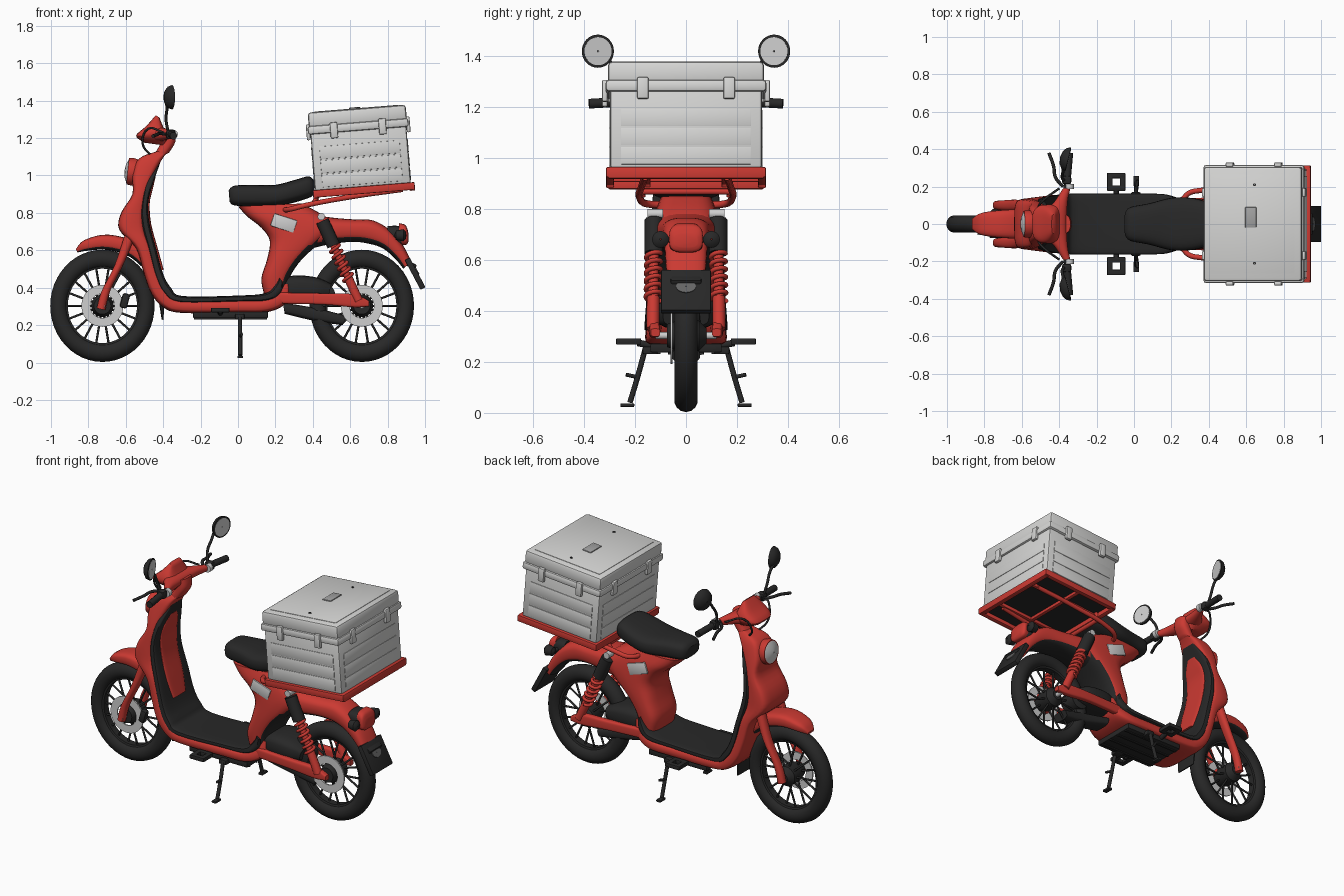
import bpy, bmesh, math
from mathutils import Vector as V, Matrix as M

def material(name, col):
    m = bpy.data.materials.new(name)
    m.diffuse_color = (*col, 1)
    return m
RED = material("red paint", (.60, .042, .032))
BLACK = material("black rubber", (.021, .021, .021))
WHITE = material("box white", (.67, .67, .66))
SILVER = material("bright silver", (.62, .62, .62))
GREY = material("handle grey", (.36, .36, .36))
DULL = material("reflector grey", (.13, .13, .13))

def finish(name, bm, mat):
    bmesh.ops.recalc_face_normals(bm, faces=bm.faces)
    me = bpy.data.meshes.new(name)
    bm.to_mesh(me); bm.free()
    me.materials.append(mat)
    ob = bpy.data.objects.new(name, me)
    bpy.context.collection.objects.link(ob)
    return ob

def skin(bm, rings, closed=False):
    rv = [[bm.verts.new(p) for p in r] for r in rings]
    n = len(rv[0])
    for i in range(len(rv) if closed else len(rv) - 1):
        a, b = rv[i], rv[(i + 1) % len(rv)]
        for j in range(n):
            bm.faces.new((a[j], a[(j + 1) % n], b[(j + 1) % n], b[j]))
    if not closed:
        bm.faces.new(rv[0]); bm.faces.new(rv[-1])

def xz(ax, az, bx, bz, hw, y=0):
    """Cross-section between two side-view points, with a half width."""
    a, b = V((ax, y, az)), V((bx, y, bz))
    return (a + b) / 2, (b - a) / 2, V((0, hw, 0))

def loft(name, secs, mat, e=.6, n=28, sub=4):
    """Superellipse sections, blended smoothly from one to the next."""
    def mix(k, i, t):
        p = [secs[min(max(i + d, 0), len(secs) - 1)][k] for d in (-1, 0, 1, 2)]
        return (p[1] * 2 + (p[2] - p[0]) * t + (p[0] * 2 - p[1] * 5 + p[2] * 4 - p[3]) * t * t
                + (p[1] * 3 - p[0] - p[2] * 3 + p[3]) * t ** 3) / 2
    sp = lambda q: math.copysign(abs(q) ** e, q)
    steps = [(i, j / sub) for i in range(len(secs) - 1) for j in range(sub)] + [(len(secs) - 2, 1)]
    rings = []
    for i, t in steps:
        c, u, v = (mix(k, i, t) for k in range(3))
        rings.append([c + u * sp(math.cos(a)) + v * sp(math.sin(a))
                      for a in (2 * math.pi * j / n for j in range(n))])
    bm = bmesh.new(); skin(bm, rings)
    return finish(name, bm, mat)

def black_inside(ob, cx):
    """Faces looking towards the wheel hub become black."""
    ob.data.materials.append(BLACK)
    for f in ob.data.polygons:
        d = V((cx, 0, .303)) - f.center; d.y = 0
        if f.normal.dot(d.normalized()) > .6:
            f.material_index = 1

def lathe(name, prof, loc, mat, axis='Y', n=48, rot=None, scale=(1, 1, 1)):
    """Closed (radius, offset) profile turned about an axis."""
    rings = []
    for i in range(n):
        a = 2 * math.pi * i / n
        rings.append([V((r * math.cos(a), h, r * math.sin(a))) if axis == 'Y'
                      else V((h, r * math.cos(a), r * math.sin(a))) for r, h in prof])
    bm = bmesh.new(); skin(bm, rings, True)
    bmesh.ops.transform(bm, verts=bm.verts, matrix=M.Translation(loc) @ (rot or M()) @ M.Diagonal((*scale, 1)))
    return finish(name, bm, mat)

def circle(R, r, w, n=14):
    return [(R + r * math.cos(2 * math.pi * i / n), w * math.sin(2 * math.pi * i / n)) for i in range(n)]

def box(name, size, loc, mat, bevel=.006, ry=0, mat4=None):
    bm = bmesh.new(); bmesh.ops.create_cube(bm, size=1)
    mx = (mat4 or M()) @ M.Translation(loc) @ M.Rotation(math.radians(ry), 4, 'Y')
    bmesh.ops.transform(bm, verts=bm.verts, matrix=M.Diagonal((*size, 1)))
    if bevel:
        bmesh.ops.bevel(bm, geom=bm.edges[:], offset=bevel, segments=2, affect='EDGES', profile=.5)
    bmesh.ops.transform(bm, verts=bm.verts, matrix=mx)
    return finish(name, bm, mat)

def tube(name, pts, r, mat):
    cu = bpy.data.curves.new(name, 'CURVE')
    cu.dimensions, cu.bevel_depth, cu.bevel_resolution = '3D', r, 3
    cu.resolution_u, cu.use_fill_caps = 5, True
    s = cu.splines.new('BEZIER'); s.bezier_points.add(len(pts) - 1)
    for bp, p in zip(s.bezier_points, pts):
        bp.co = p; bp.handle_left_type = bp.handle_right_type = 'AUTO'
    cu.materials.append(mat)
    bpy.context.collection.objects.link(bpy.data.objects.new(name, cu))

# wheels: tyre, rim, hub, spokes, brake disc
for nm, cx in (("front", -.725), ("rear", .662)):
    c, zs = V((cx, 0, .303)), (1, 1, 1.075)
    lathe(nm + "_tyre", circle(.233, .046, .047), c, BLACK, scale=zs)
    lathe(nm + "_rim", [(.185, -.022), (.21, -.03), (.21, .03), (.185, .022)], c, BLACK, scale=zs)
    lathe(nm + "_hub", [(.005, -.075), (.045, -.075), (.06, -.03), (.06, .05), (.03, .08), (.005, .08)], c, BLACK)
    lathe(nm + "_brake_disc", [(.065, -.06), (.112, -.06), (.112, -.052), (.065, -.052)], c, SILVER)
    lathe(nm + "_axle", [(.003, -.12), (.014, -.12), (.014, .12), (.003, .12)], c, SILVER, n=12)
    for i in range(18):
        a = 2 * math.pi * i / 18
        d = V((math.cos(a), 0, math.sin(a) * 1.06))
        y = V((0, .03 if i % 2 else -.03, 0))
        tube(nm + "_spoke", [c + d * .045 + y, c + d * .2], .006, BLACK)

# front fender and mudflap, as arcs round the wheel
def arc(name, cx, table, mat, e=.6):
    secs = []
    for deg, ri, ro, hw in table:
        a = math.radians(deg); ca, sa = math.cos(a), math.sin(a)
        secs.append(xz(cx + ri * ca, .303 + ri * sa, cx + ro * ca, .303 + ro * sa, hw))
    return loft(name, secs, mat, e)
black_inside(arc("front_fender", -.725, [(115, .315, .335, .03), (105, .305, .365, .06), (85, .30, .382, .075),
             (60, .30, .38, .08), (30, .30, .345, .075), (8, .30, .33, .07)], RED), -.725)
arc("front_mudflap", -.725, [(12, .30, .335, .07), (0, .305, .33, .075), (-13, .325, .335, .07)], BLACK)

# front fork
for s in (1, -1):
    loft("fork_leg", [xz(-.60, .70, -.54, .70, .03, s * .09), xz(-.66, .52, -.605, .54, .03, s * .1),
                      xz(-.73, .38, -.68, .39, .026, s * .1), xz(-.755, .29, -.71, .28, .024, s * .1)], RED, .9)
box("brake_caliper", (.04, .04, .08), (-.605, -.065, .33), BLACK, .012, 15)

# red front shield, flowing into the floor underside
loft("front_shield", [
    xz(-.43, 1.13, -.38, 1.12, .045), xz(-.53, 1.09, -.41, 1.08, .075), xz(-.565, 1.0, -.455, .99, .1),
    xz(-.565, .9, -.49, .89, .12), xz(-.625, .80, -.50, .79, .13), xz(-.635, .71, -.49, .70, .135),
    xz(-.545, .61, -.465, .62, .145), xz(-.505, .48, -.43, .50, .15), xz(-.465, .37, -.39, .41, .155),
    xz(-.40, .295, -.33, .35, .158), xz(-.30, .265, -.27, .335, .16), xz(0, .265, 0, .335, .16),
    xz(.16, .27, .14, .34, .155), xz(.26, .32, .20, .38, .13), xz(.29, .42, .17, .42, .11)], RED, .45)
# black liner and foot floor
loft("floor_liner", [
    xz(-.435, 1.07, -.415, 1.07, .05), xz(-.49, .965, -.455, .955, .105), xz(-.515, .85, -.48, .85, .13),
    xz(-.515, .74, -.472, .74, .137), xz(-.48, .60, -.437, .607, .148), xz(-.445, .46, -.40, .473, .154),
    xz(-.40, .37, -.356, .396, .16), xz(-.31, .32, -.295, .355, .163), xz(0, .325, 0, .358, .163),
    xz(.16, .33, .15, .372, .16), xz(.23, .37, .20, .42, .145), xz(.24, .43, .22, .455, .14)], BLACK, .4)
# red centre panel on the liner
loft("inner_panel", [
    xz(-.45, .995, -.44, .995, .03), xz(-.485, .93, -.455, .93, .07), xz(-.50, .85, -.472, .85, .08),
    xz(-.49, .74, -.464, .74, .08), xz(-.46, .60, -.428, .607, .08), xz(-.42, .49, -.397, .495, .06)], RED, .4)
box("floor_underside", (.40, .28, .035), (-.04, 0, .255), BLACK)
for i in range(4):
    box("underside_rib", (.39, .012, .012), (-.04, -.105 + .07 * i, .237), BLACK, 0)

# headlight
tilt = M.Rotation(math.radians(6), 4, 'Y')
lathe("headlight_housing", [(.004, .05), (.062, .05), (.074, 0), (.07, -.025), (.004, -.025)], (-.565, 0, 1.02), RED, 'X', rot=tilt)
lathe("headlight_lens", [(.003, -.042), (.035, -.038), (.067, -.024), (.067, -.012), (.003, -.012)], (-.565, 0, 1.02), SILVER, 'X', rot=tilt)

# steering neck, handlebar cowl, visor
loft("steering_neck", [xz(-.47, 1.08, -.37, 1.12, .05), xz(-.42, 1.16, -.335, 1.18, .05),
                       xz(-.41, 1.22, -.34, 1.24, .05)], RED, .8)
loft("visor_cowl", [xz(-.50, 1.175, -.39, 1.16, .05), xz(-.545, 1.212, -.37, 1.21, .10),
                    xz(-.49, 1.265, -.395, 1.25, .095), xz(-.44, 1.322, -.42, 1.31, .05)], RED, .6)
loft("handlebar_cover", [(V((x, y, 1.22)), V((u, 0, 0)), V((0, 0, w))) for x, y, u, w in
     ((-.36, -.19, .02, .02), (-.39, -.12, .035, .03), (-.44, 0, .08, .04), (-.39, .12, .035, .03), (-.36, .19, .02, .02))], RED, .9)

# grips, levers, mirrors, cables
for s in (1, -1):
    tube("handlebar", [(-.37, s * .15, 1.225), (-.355, s * .26, 1.22)], .013, BLACK)
    tube("grip", [(-.357, s * .25, 1.22), (-.345, s * .38, 1.212)], .02, BLACK)
    box("switch_block", (.05, .045, .05), (-.36, s * .235, 1.22), BLACK, .012)
    tube("bar_clamp", [(-.345, s * .188, 1.22), (-.345, s * .215, 1.22)], .024, SILVER)
    tube("brake_lever", [(-.38, s * .20, 1.22), (-.42, s * .25, 1.225), (-.43, s * .31, 1.22), (-.455, s * .38, 1.21)], .009, BLACK)
    tube("mirror_stem", [(-.375, s * .235, 1.24), (-.385, s * .25, 1.30), (-.38, s * .285, 1.36), (-.385, s * .32, 1.40)], .008, BLACK)
    r = M.Rotation(s * math.radians(-14), 4, 'Z')
    lathe("mirror_shell", [(.003, -.026), (.035, -.02), (.058, -.003), (.065, .018), (.056, .02), (.003, .012)],
          (-.37, s * .35, 1.418), BLACK, 'X', 32, r)
    lathe("mirror_glass", [(.003, .008), (.055, .008), (.055, .021), (.003, .021)], (-.37, s * .35, 1.418), SILVER, 'X', 32, r)
    tube("brake_cable", [(-.40, s * .19, 1.23), (-.48, s * .13, 1.25), (-.51, s * .08, 1.17), (-.46, s * .04, 1.10)], .006, BLACK)

# rear body: seat column and tail
black_inside(loft("seat_column", [
    xz(.14, .36, .26, .36, .12), xz(.125, .45, .275, .45, .13), xz(.155, .55, .34, .55, .135),
    xz(.17, .65, .45, .65, .135), xz(.125, .72, .52, .72, .13), xz(.05, .78, .45, .79, .12),
    xz(0, .835, .34, .85, .10)], RED, .6), .662)
black_inside(loft("tail_fender", [
    xz(.34, .80, .36, .60, .12), xz(.50, .775, .48, .63, .115), xz(.62, .765, .61, .645, .1),
    xz(.72, .76, .70, .635, .09), xz(.81, .71, .775, .61, .085), xz(.88, .63, .84, .555, .08),
    xz(.925, .545, .885, .50, .075)], RED, .7), .662)
for s in (1, -1):
    box("side_badge_plate", (.13, .012, .07), (.245, s * .127, .745), SILVER, .005, 18)
loft("seat", [
    xz(-.05, .92, -.045, .86, .06), xz(-.02, .945, -.02, .84, .09), xz(.08, .95, .08, .835, .11),
    xz(.2, .95, .2, .835, .14), xz(.3, .975, .3, .855, .14), xz(.38, .995, .39, .885, .12),
    xz(.41, .965, .41, .91, .09)], BLACK, .65)

# tail lamp, indicators, number plate
loft("lamp_housing", [xz(.80, .73, .79, .62, .06), xz(.86, .73, .85, .62, .065), xz(.89, .71, .895, .64, .055)], BLACK)
loft("tail_lens", [xz(.86, .745, .86, .63, .06), xz(.895, .735, .90, .63, .066), xz(.91, .70, .912, .65, .045)], RED)
for s in (1, -1):
    lathe("indicator", [(.003, -.03), (.025, -.02), (.033, .02), (.02, .032), (.003, .035)], (.865, s * .1, .68), BLACK, 'X', 20)
    tube("indicator_stalk", [(.84, s * .04, .68), (.855, s * .09, .68)], .012, BLACK)
box("plate_holder", (.03, .195, .18), (.947, 0, .475), BLACK, .004, -28)
box("plate_bracket", (.09, .12, .03), (.91, 0, .53), BLACK, .006, 30)
lathe("plate_reflector", [(.002, -.003), (.03, -.003), (.03, .003), (.002, .003)], (.955, 0, .495), DULL, 'X', 24,
      M.Rotation(math.radians(-28), 4, 'Y'), (1, 1.3, .9))

# swing arm, motor, shocks
loft("motor_box", [xz(.20, .44, .22, .32, .09), xz(.30, .465, .30, .33, .115), xz(.42, .455, .42, .33, .115),
                   xz(.50, .42, .48, .34, .09)], BLACK)
loft("chain_case", [xz(.24, .32, .25, .26, .06), xz(.42, .29, .42, .22, .05), xz(.58, .25, .56, .20, .055)], BLACK)
lathe("shaft_cover", [(.003, -.06), (.06, -.05), (.06, .05), (.003, .06)], (.46, 0, .36), BLACK, n=24)
for s in (1, -1):
    loft("swing_arm", [xz(.16, .375, .17, .315, .018, s * .11), xz(.45, .37, .45, .31, .02, s * .125),
                       xz(.62, .365, .62, .295, .02, s * .125), xz(.70, .33, .70, .30, .018, s * .12)], RED, .5)
    top, bot = V((.445, s * .125, .77)), V((.645, s * .13, .33))
    at = lambda t: top.lerp(bot, t)
    tube("shock_reservoir", [at(.03), at(.33)], .037, BLACK)
    tube("shock_rod", [at(.3), at(.85)], .02, RED)
    tube("shock_foot", [at(.72), at(1)], .025, RED)
    tube("shock_bolt", [(.445, s * .09, .78), (.445, s * .15, .78)], .02, SILVER)
    d = (bot - top).normalized(); p = V((0, 1, 0)); q = d.cross(p)
    tube("shock_spring", [at(.33 + .42 * i / 48) + p * math.cos(i * math.pi / 4) * .029 + q * math.sin(i * math.pi / 4) * .029
                          for i in range(49)], .009, RED)

# foot pegs and side stands
for s in (1, -1):
    for k in (-1, 1):
        box("peg_bar", (.096, .03, .025), (-.095, s * .225 + k * .034, .28), BLACK, .004)
        box("peg_side", (.03, .096, .025), (-.095 + k * .034, s * .225, .28), BLACK, .004)
    tube("peg_mount", [(-.095, s * .12, .26), (-.095, s * .19, .275)], .014, BLACK)
    tube("stand_leg", [(.01, s * .16, .25), (.012, s * .19, .14), (.012, s * .22, .04)], .011, BLACK)
    box("stand_foot", (.03, .055, .014), (.012, s * .23, .03), BLACK, .004)
    box("stand_hinge", (.05, .06, .03), (.01, s * .14, .245), BLACK, .006)
    tube("stand_tang", [(.012, s * .19, .14), (.02, s * .235, .15)], .008, BLACK)

# luggage rack, tilted with the box
T = M.Translation((.668, 0, .938)) @ M.Rotation(math.radians(-4.6), 4, 'Y')
for s in (1, -1):
    box("rack_side", (.545, .03, .04), (.004, s * .298, -.016), RED, .005, 0, T)
    box("rack_end", (.03, .61, .045), (.004 + s * .258, 0, -.018), RED, .005, 0, T)
    box("rack_rail", (.52, .022, .022), (0, s * .15, -.022), RED, .004, 0, T)
    tube("rack_support", [(.88, s * .16, .925), (.60, s * .175, .885), (.36, s * .18, .84), (.28, s * .155, .82), (.24, s * .06, .815)], .014, RED)
    tube("rack_strut", [(.44, s * .17, .91), (.40, s * .17, .85)], .012, RED)
box("rack_panel", (.52, .58, .008), (.004, 0, -.008), BLACK, 0, 0, T)
box("rack_crossbar", (.022, .58, .022), (0, 0, -.022), RED, .004, 0, T)
tube("rack_cross_tube", [(.42, -.17, .868), (.42, .17, .868)], .013, RED)

# delivery box: body, side ribs, rim, lid, latches
box("box_body", (.514, .594, .34), (0, 0, .17), WHITE, .012, 0, T)
for z in (.05, .125, .20):
    for s in (1, -1):
        box("box_rib_side", (.43, .005, .068), (0, s * .298, z), WHITE, .002, 0, T)
        box("box_rib_end", (.005, .51, .068), (s * .257, 0, z), WHITE, .002, 0, T)
box("box_rim", (.54, .63, .045), (0, 0, .325), WHITE, .012, 0, T)
box("box_lid", (.526, .612, .085), (0, 0, .378), WHITE, .016, 0, T)
box("lid_panel", (.45, .53, .004), (0, 0, .421), WHITE, .001, 0, T)
box("lid_handle", (.06, .11, .01), (-.01, .035, .424), GREY, .004, 0, T)
for s in (1, -1):
    lathe("lid_screw", [(.002, -.004), (.008, -.004), (.008, .004), (.002, .004)], T @ V((.01, s * .21, .422)), BLACK,
          n=12, rot=M.Rotation(math.pi / 2, 4, 'X'))
    for k in (.13, -.13):
        box("side_latch", (.04, .022, .085), (k, s * .318, .315), WHITE, .006, 0, T)
        box("end_latch", (.02, .045, .085), (s * .268, k * 1.3, .315), WHITE, .006, 0, T)

# curves to meshes, smooth shading with sharp edges kept
bpy.ops.object.select_all(action='SELECT')
bpy.context.view_layer.objects.active = bpy.data.objects["front_tyre"]
bpy.ops.object.convert(target='MESH')
bpy.ops.object.shade_smooth_by_angle(angle=math.radians(40))
